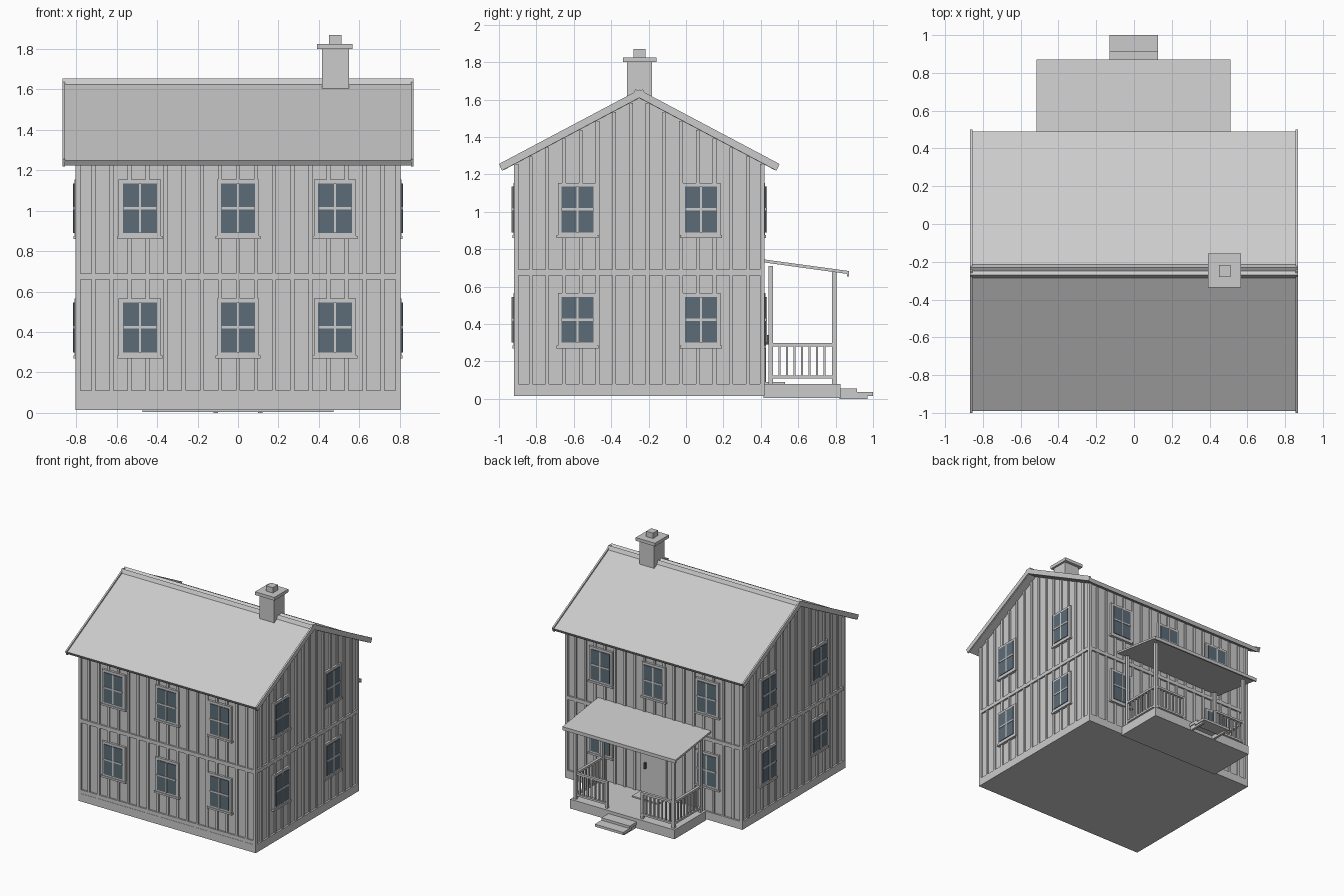
import bpy, bmesh
from mathutils import Vector

if "Cube" in bpy.data.objects:
    bpy.data.objects.remove(bpy.data.objects["Cube"])

CY, HX, HY = -0.25, 0.805, 0.67      # house centre in y, outer half sizes
RY, SLOPE = -0.25, 0.53              # ridge line and roof pitch


def material(name, rgb):
    m = bpy.data.materials.new(name)
    m.diffuse_color = (*rgb, 1)
    m.use_nodes = True
    m.node_tree.nodes["Principled BSDF"].inputs["Base Color"].default_value = m.diffuse_color
    return m


GLASS = material("glass_blue", (0.11, 0.15, 0.185))
DARK = material("dark_metal", (0.08, 0.08, 0.08))


def finish(name, bm, mat=None):
    bmesh.ops.recalc_face_normals(bm, faces=bm.faces)
    me = bpy.data.meshes.new(name)
    bm.to_mesh(me)
    bm.free()
    ob = bpy.data.objects.new(name, me)
    bpy.context.collection.objects.link(ob)
    if mat:
        me.materials.append(mat)
    return ob


def boxes(name, items, mat=None):
    """One object from boxes given as (x0, x1, y0, y1, z0, z1)."""
    bm = bmesh.new()
    for x0, x1, y0, y1, z0, z1 in items:
        for v in bmesh.ops.create_cube(bm, size=1)["verts"]:
            v.co = Vector(((x0 + x1) / 2 + v.co.x * (x1 - x0),
                           (y0 + y1) / 2 + v.co.y * (y1 - y0),
                           (z0 + z1) / 2 + v.co.z * (z1 - z0)))
    return finish(name, bm, mat)


def extrude_x(name, profile, spans):
    """Extrude a (y, z) profile along each x span."""
    bm = bmesh.new()
    for x0, x1 in spans:
        f = bm.faces.new([bm.verts.new((x0, y, z)) for y, z in profile])
        g = bmesh.ops.extrude_face_region(bm, geom=[f])["geom"]
        bmesh.ops.translate(bm, vec=(x1 - x0, 0, 0),
                            verts=[v for v in g if isinstance(v, bmesh.types.BMVert)])
    return finish(name, bm)


def on_wall(side, u0, u1, d0, d1, z0, z1):
    """Box on a wall: u along the wall, d outward from the trim surface."""
    if side in ("front", "back"):
        s = -1 if side == "front" else 1
        a, b = sorted((CY + s * (HY + d0), CY + s * (HY + d1)))
        return (u0, u1, a, b, z0, z1)
    s = -1 if side == "left" else 1
    a, b = sorted((s * (HX + d0), s * (HX + d1)))
    return (a, b, u0, u1, z0, z1)


def roof_z(y, apex):
    return apex - SLOPE * abs(y - RY)


# house body and plinth
w = HY - 0.015
ze = roof_z(RY + w, 1.615)
extrude_x("house_walls", [(CY - w, 0.03), (CY + w, 0.03), (CY + w, ze), (RY, 1.615), (CY - w, ze)],
          [(-HX + 0.015, HX - 0.015)])
boxes("plinth", [(-HX, HX, CY - HY, CY + HY, 0.015, 0.08)])

# battens, belts and corner boards
battens, belts, corners = [], [], []
for side in ("front", "back", "left", "right"):
    gable = side in ("left", "right")
    half, mid = (HY, CY) if gable else (HX, 0)
    n = 15 if gable else 18
    for i in range(1, n):
        u = mid - half + 2 * half * i / n
        top = roof_z(u, 1.61) - 0.006 if gable else 1.25
        battens.append(on_wall(side, u - 0.01, u + 0.01, -0.02, -0.004, 0.08, top))
    belts.append(on_wall(side, mid - half + 0.005, mid + half - 0.005, -0.02, -0.001, 0.66, 0.69))
belts.append(on_wall("front", -HX + 0.01, HX - 0.01, -0.02, -0.002, 0.08, 0.11))
for sx in (-1, 1):
    for sy in (-1, 1):
        xs = sorted((sx * HX, sx * (HX - 0.025)))
        ys = sorted((CY + sy * HY, CY + sy * (HY - 0.025)))
        corners.append((*xs, *ys, 0.08, 1.255))
boxes("wall_battens", battens)
boxes("wall_belts", belts)
boxes("corner_boards", corners)

# windows
frames, panes = [], []


def window(side, u, z):
    frames.append(on_wall(side, u - 0.105, u + 0.105, -0.02, 0.003, z, z + 0.295))
    frames.append(on_wall(side, u - 0.112, u + 0.112, -0.02, 0.008, z, z + 0.015))
    panes.append(on_wall(side, u - 0.085, u + 0.085, -0.01, 0.008, z + 0.03, z + 0.275))
    frames.append(on_wall(side, u - 0.006, u + 0.006, 0, 0.012, z + 0.03, z + 0.275))
    frames.append(on_wall(side, u - 0.085, u + 0.085, 0, 0.012, z + 0.147, z + 0.159))


for z in (0.27, 0.86):
    for u in (-0.485, 0, 0.48):
        window("front", u, z)
        if u or z > 0.5:
            window("back", u, z)
    for u in (-0.58, 0.08):
        window("left", u, z)
        window("right", u, z)
boxes("window_frames", frames)
boxes("window_panes", panes, GLASS)


# main roof: slab, gable barge boards, ridge cap
def chevron(reach, top, thick):
    e = top - SLOPE * reach
    return [(RY - reach, e), (RY, top), (RY + reach, e),
            (RY + reach - 0.016, e - thick), (RY, top - thick - 0.008),
            (RY - reach + 0.016, e - thick)]


extrude_x("roof", chevron(0.74, 1.64, 0.025), [(-0.858, 0.858)])
extrude_x("barge_boards", chevron(0.75, 1.653, 0.036), [(-0.868, -0.855), (0.855, 0.868)])
extrude_x("ridge_cap", [(RY - 0.035, 1.625), (RY - 0.02, 1.655), (RY, 1.643), (RY + 0.02, 1.655),
                        (RY + 0.035, 1.625), (RY, 1.62)], [(-0.868, 0.868)])

# chimney
boxes("chimney", [(0.415, 0.55, -0.316, -0.181, 1.55, 1.805), (0.391, 0.566, -0.337, -0.157, 1.80, 1.826),
                  (0.451, 0.512, -0.28, -0.216, 1.82, 1.87)])

# back door
boxes("back_door", [on_wall("back", -0.115, 0.115, -0.02, 0.004, 0.08, 0.565),
                    on_wall("back", -0.09, 0.09, -0.01, 0.009, 0.09, 0.54)])
boxes("door_handle", [on_wall("back", 0.06, 0.072, 0, 0.025, 0.29, 0.34)], DARK)
boxes("door_step", [(-0.12, 0.12, 0.42, 0.53, 0.075, 0.09)])

# porch deck and steps
boxes("porch_deck", [(-0.473, 0.473, 0.415, 0.825, 0.004, 0.08)])
boxes("porch_steps", [(-0.13, 0.127, 0.82, 0.915, 0.032, 0.055), (-0.13, 0.127, 0.89, 1.0, 0.015, 0.035),
                      (-0.12, -0.10, 0.82, 0.97, 0, 0.033), (0.10, 0.12, 0.82, 0.97, 0, 0.033)])

# porch posts and railings
posts, rails = [], []
for s in (-1, 1):
    x = s * 0.445
    posts += [(x - 0.012, x + 0.012, 0.44, 0.464, 0.08, 0.71), (x - 0.012, x + 0.012, 0.78, 0.804, 0.08, 0.68)]
    for z0, z1 in ((0.28, 0.297), (0.108, 0.124)):
        rails.append((x - 0.011, x + 0.011, 0.46, 0.785, z0, z1))
        a, b = sorted((s * 0.155, x))
        rails.append((a, b, 0.781, 0.803, z0, z1))
    rails.append((s * 0.16 - 0.01, s * 0.16 + 0.01, 0.782, 0.802, 0.08, 0.297))
    for i in range(1, 8):
        y, bx = 0.46 + 0.04 * i, s * (0.16 + 0.0355 * i)
        rails.append((x - 0.006, x + 0.006, y - 0.006, y + 0.006, 0.12, 0.285))
        rails.append((bx - 0.006, bx + 0.006, 0.786, 0.798, 0.12, 0.285))
boxes("porch_posts", posts)
boxes("porch_railings", rails)

# porch roof with front lip
extrude_x("porch_roof", [(0.41, 0.746), (0.872, 0.683), (0.872, 0.655), (0.86, 0.655), (0.86, 0.668), (0.41, 0.73)],
          [(-0.515, 0.512)])
